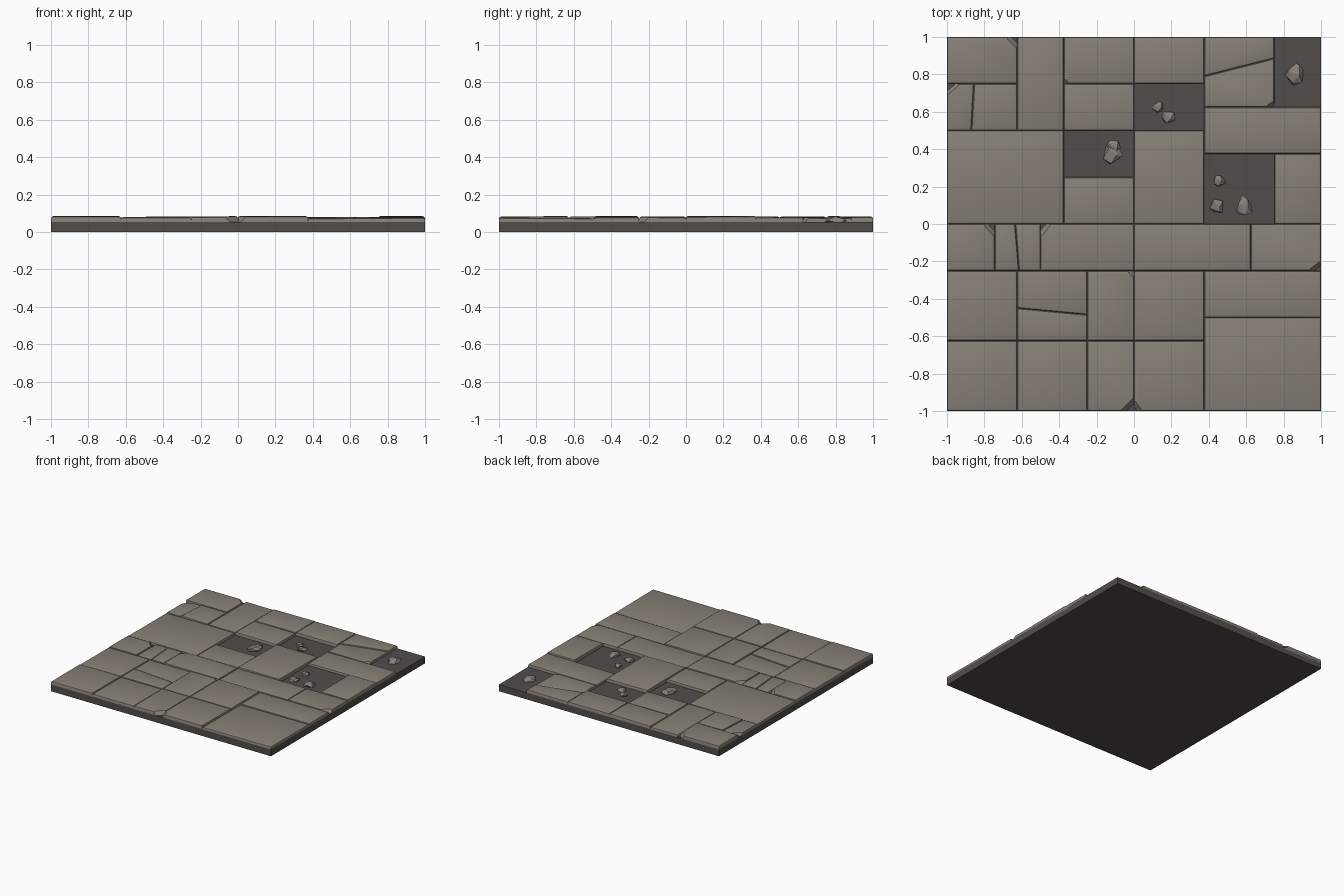
import bpy, bmesh, math, random
from mathutils import Vector

if "Cube" in bpy.data.objects:
    bpy.data.objects.remove(bpy.data.objects["Cube"])

random.seed(4)
FLOOR = 0.055


def material(name, col):
    m = bpy.data.materials.new(name)
    m.diffuse_color = (*col, 1)
    m.use_nodes = True
    m.node_tree.nodes["Principled BSDF"].inputs["Base Color"].default_value = m.diffuse_color
    return m


STONE = material("warm grey stone", (0.245, 0.215, 0.185))
MORTAR = material("dark mortar", (0.085, 0.075, 0.071))


def add(bm, name, mat, smooth=None):
    bmesh.ops.recalc_face_normals(bm, faces=bm.faces)
    me = bpy.data.meshes.new(name)
    bm.to_mesh(me)
    bm.free()
    me.materials.append(mat)
    ob = bpy.data.objects.new(name, me)
    bpy.context.collection.objects.link(ob)
    if smooth:
        bpy.context.view_layer.objects.active = ob
        ob.select_set(True)
        bpy.ops.object.shade_smooth_by_angle(angle=math.radians(smooth))
        ob.select_set(False)
    return ob


def box(x0, x1, y0, y1, z0, z1):
    bm = bmesh.new()
    bmesh.ops.create_cube(bm, size=1)
    for v in bm.verts:
        v.co = Vector((x1 if v.co.x > 0 else x0, y1 if v.co.y > 0 else y0,
                       z1 if v.co.z > 0 else z0))
    return bm


def cut(bm, co, no):
    # slice off everything on the side the normal points to, and close the gap
    r = bmesh.ops.bisect_plane(bm, geom=bm.verts[:] + bm.edges[:] + bm.faces[:],
                               dist=1e-5, plane_co=co, plane_no=no, clear_outer=True)
    edges = [e for e in r["geom_cut"] if isinstance(e, bmesh.types.BMEdge)]
    if edges:
        bmesh.ops.holes_fill(bm, edges=[e for e in edges if e.is_valid], sides=0)


def tile(x0, x1, y0, y1, top=0.083, cracks=(), chips=()):
    """cracks: (ax, ay, bx, by), keeps the left of a->b; chips: (sx, sy, size x, size y)."""
    bm = box(x0, x1, y0, y1, 0.04, top)
    for ax, ay, bx, by in cracks:
        cut(bm, (ax, ay, 0), Vector((by - ay, ax - bx, 0)).normalized())
    # slight tilt of the worn upper surface
    tx, ty = random.uniform(-.008, .008), random.uniform(-.008, .008)
    cx, cy = (x0 + x1) / 2, (y0 + y1) / 2
    tops = [v for v in bm.verts if v.co.z > 0.06]
    for v in tops:
        v.co.z += tx * (v.co.x - cx) + ty * (v.co.y - cy)
    edges = [e for e in bm.edges if all(v.co.z > 0.06 for v in e.verts)]
    bmesh.ops.bevel(bm, geom=edges, offset=0.013, segments=2, profile=0.5,
                    affect='EDGES', clamp_overlap=True)
    # broken corners as sloping facets
    for sx, sy, w, h in chips:
        px, py = (x1 if sx > 0 else x0), (y1 if sy > 0 else y0)
        n = Vector((sx / w, sy / h, 0)).normalized()
        n.z = 0.8
        cut(bm, (px - sx * w, py, top - 0.004), n.normalized())
    add(bm, "paving_slab", STONE, 30)


# mortar bed
add(box(-1, 1, -1, 1, 0, FLOOR), "mortar_bed", MORTAR)

# whole slabs
for t in [(-.625, -.375, .5, 1, .077), (0, .375, .75, 1), (-.375, 0, .5, .75, .08),
          (.375, 1, .375, .625, .077), (-1, -.375, 0, .5, .077), (-.375, 0, 0, .25, .08),
          (0, .375, 0, .5, .084), (.75, 1, 0, .375, .084), (0, .625, -.25, 0, .079),
          (-1, -.625, -.625, -.25, .08), (0, .375, -.625, -.25, .084),
          (.375, 1, -.5, -.25, .077), (.375, 1, -1, -.5, .074),
          (-1, -.625, -1, -.625, .084), (-.625, -.25, -1, -.625, .079)]:
    tile(*t)

# slabs with a broken corner
tile(-1, -.625, .75, 1, .084, chips=[(1, 1, .06, .06)])
tile(-.375, 0, .75, 1, .082, chips=[(-1, -1, .03, .03)])
tile(.625, 1, -.25, 0, .08, chips=[(1, -1, .065, .05)])
tile(-.25, 0, -.625, -.25, .083, chips=[(1, 1, .035, .035)])
tile(-.25, 0, -1, -.625, .083, chips=[(1, -1, .07, .07)])
tile(0, .375, -1, -.625, .084, chips=[(-1, -1, .04, .06)])

# cracked slabs, as pairs sharing a crack line
a = (.375, .79, .75, .885)
tile(.375, .75, .625, 1, .081, cracks=[a])
tile(.375, .75, .625, 1, .077, cracks=[a[2:] + a[:2]], chips=[(1, -1, .05, .03)])
a = (-.87, .5, -.855, .75)
tile(-1, -.625, .5, .75, .078, cracks=[a], chips=[(-1, 1, .07, .06)])
tile(-1, -.625, .5, .75, .083, cracks=[a[2:] + a[:2]])
a = (-.25, -.485, -.625, -.45)
tile(-.625, -.25, -.625, -.25, .08, cracks=[a])
tile(-.625, -.25, -.625, -.25, .077, cracks=[a[2:] + a[:2]])
tile(-1, -.745, -.25, 0, .082, chips=[(1, 1, .06, .065)])
a = (-.615, -.25, -.635, 0)
tile(-.745, -.55, -.25, 0, .077, cracks=[a])
tile(-.7, -.5, -.25, 0, .079, cracks=[a[2:] + a[:2]])
tile(-.5, 0, -.25, 0, .083, chips=[(-1, 1, .055, .065)])

# rubble in the missing slabs
for x, y, r, h in [(.86, .8, .06, .02), (.13, .625, .035, .014), (.185, .57, .04, .016),
                   (-.115, .375, .058, .018), (-.105, .412, .04, .018),
                   (.455, .23, .037, .016), (.445, .1, .045, .016), (.59, .095, .052, .018)]:
    bm = bmesh.new()
    pts = []
    n = 11
    for i in range(n):
        z = 1 - 2 * (i + .5) / n
        ang = i * 2.4 + random.uniform(-.4, .4)
        q = math.sqrt(1 - z * z)
        s = random.uniform(.85, 1.1)
        pts.append(bm.verts.new((x + r * s * q * math.cos(ang), y + r * s * q * math.sin(ang),
                                 FLOOR + .006 + h * 1.2 * z)))
    hull = bmesh.ops.convex_hull(bm, input=pts)
    junk = [v for v in bm.verts if not v.link_faces]
    bmesh.ops.delete(bm, geom=junk, context='VERTS')
    add(bm, "rubble", STONE)
